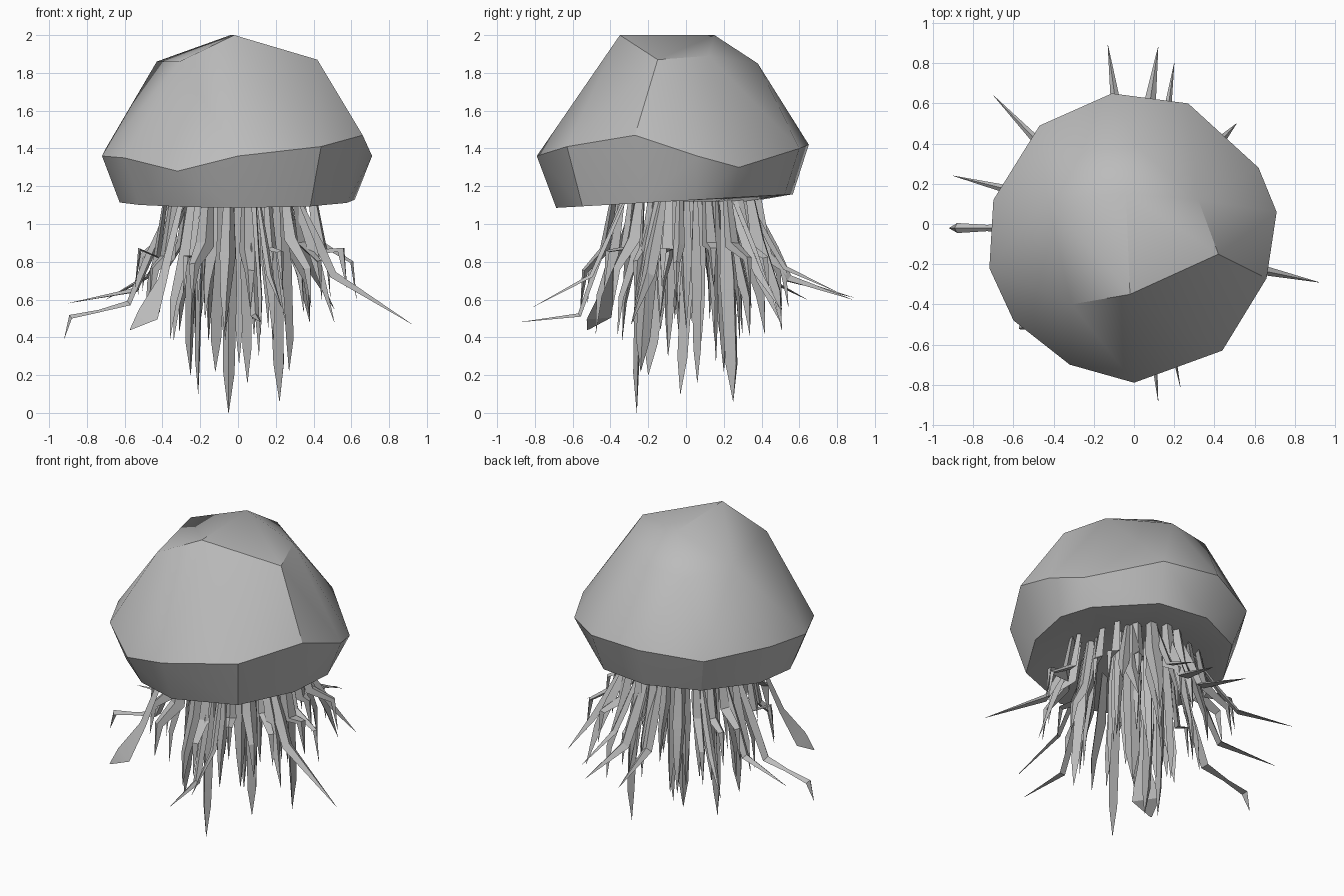
import bpy, bmesh, math, random
from mathutils import Vector

if "Cube" in bpy.data.objects:
    bpy.data.objects.remove(bpy.data.objects["Cube"])

random.seed(11)
grey = bpy.data.materials.new("soft grey")
grey.diffuse_color = (0.5, 0.5, 0.5, 1)
grey.use_nodes = True
grey.node_tree.nodes["Principled BSDF"].inputs["Base Color"].default_value = grey.diffuse_color


def finish(bm, name, angle):
    bmesh.ops.recalc_face_normals(bm, faces=bm.faces[:])
    mesh = bpy.data.meshes.new(name)
    bm.to_mesh(mesh)
    bm.free()
    mesh.materials.append(grey)
    ob = bpy.data.objects.new(name, mesh)
    bpy.context.collection.objects.link(ob)
    bpy.ops.object.select_all(action='DESELECT')
    ob.select_set(True)
    bpy.context.view_layer.objects.active = ob
    bpy.ops.object.shade_smooth_by_angle(angle=math.radians(angle))
    return ob


# Bell: faceted dome around its widest ring, crown and lower rim
widest = [(0, -.79, 1.36), (.44, -.63, 1.41), (.66, -.27, 1.47), (.71, .06, 1.36),
          (.62, .28, 1.30), (.27, .60, 1.40), (-.11, .65, 1.42), (-.47, .49, 1.38),
          (-.70, .12, 1.40), (-.72, -.22, 1.36), (-.60, -.48, 1.35), (-.32, -.70, 1.28)]
crown = [(-.02, -.35, 2.0), (-.04, .15, 2.0), (-.43, .12, 1.86), (-.31, -.40, 1.86),
         (.42, -.15, 1.87), (.32, .12, 1.89), (.02, .38, 1.85), (-.25, .36, 1.82)]
rim = [(x * .87, y * .87, 1.125 + .05 * y) for x, y, z in widest]
bm = bmesh.new()
for p in widest + crown + rim:
    bm.verts.new(p)
bmesh.ops.convex_hull(bm, input=bm.verts[:])
bm.normal_update()

# Shallow hollow on the underside of the bell
under = [f for f in bm.faces if f.normal.z < -.85]
bmesh.ops.delete(bm, geom=under, context='FACES')
loose = [v for v in bm.verts if not v.link_faces]
bmesh.ops.delete(bm, geom=loose, context='VERTS')
edges = [e for e in bm.edges if e.is_boundary]
for scale, height in ((.62, 1.12), (.3, 1.2)):
    ext = bmesh.ops.extrude_edge_only(bm, edges=edges)["geom"]
    for v in (g for g in ext if isinstance(g, bmesh.types.BMVert)):
        v.co = (v.co.x * scale, v.co.y * scale, height)
    edges = [e for e in bm.edges if e.is_boundary]
bmesh.ops.holes_fill(bm, edges=edges, sides=0)
finish(bm, "bell", 30)


# Tentacle: flat three-sided blade along a path, pointed at its tip
def blade(bm, path, widths, turn=0.0):
    pts = [Vector(p) for p in path]
    out = Vector((pts[0].x, pts[0].y, 0))
    out = out.normalized() if out.length > .01 else Vector((0, -1, 0))
    side = Vector((-out.y, out.x, 0))
    a = side * math.cos(turn) + out * math.sin(turn)
    rings = []
    for i, (p, w) in enumerate(zip(pts, widths)):
        d = (pts[min(i + 1, len(pts) - 1)] - pts[max(i - 1, 0)]).normalized()
        s = (a - d * a.dot(d)).normalized()
        n = d.cross(s)
        rings.append([bm.verts.new(p + s * w / 2), bm.verts.new(p - s * w / 2),
                      bm.verts.new(p + n * w * .45)])
    tip = bm.verts.new(pts[-1])
    for r, q in zip(rings, rings[1:]):
        for k in range(3):
            bm.faces.new((r[k], r[(k + 1) % 3], q[(k + 1) % 3], q[k]))
    for k in range(3):
        bm.faces.new((rings[-1][k], rings[-1][(k + 1) % 3], tip))
    bm.faces.new(rings[0])


# Long outer tentacles that bend outward: knee, tip, width
bm = bmesh.new()
trailing = [((.50, -.20, .72), (.92, -.29, .47), .08),
            ((-.57, -.02, .57), (-.88, -.02, .50), .07),
            ((-.54, .15, .64), (-.90, .24, .58), .06),
            ((-.08, .52, .70), (-.13, .89, .61), .07),
            ((.07, .54, .70), (.12, .88, .60), .08),
            ((.16, .52, .76), (.20, .80, .64), .05),
            ((-.47, .40, .72), (-.70, .64, .60), .05),
            ((.40, .38, .74), (.51, .50, .55), .07),
            ((.09, -.56, .51), (.12, -.88, .48), .05),
            ((.17, -.50, .72), (.23, -.81, .56), .04),
            ((.42, -.22, .76), (.51, -.28, .48), .08),
            ((.35, .40, .70), (.38, .50, .48), .09)]
for knee, tip, w in trailing:
    k, t = Vector(knee), Vector(tip)
    flat = Vector((k.x, k.y, 0)).normalized()
    root = flat * .33 + Vector((0, 0, 1.14))
    upper = flat * (k.xy.length * .5 + .19) + Vector((0, 0, k.z * .5 + .51))
    blade(bm, [root, upper, k, t], [w * .5, w, w * .9, .002])
# hooked end of the left tentacle
blade(bm, [(-.72, -.02, .535), (-.88, -.02, .50), (-.92, -.02, .39)], [.03, .05, .002])
# broad flared blade at the front left
blade(bm, [(-.30, -.27, 1.12), (-.40, -.40, .70), (-.48, -.46, .50), (-.57, -.52, .44)],
      [.04, .07, .17, .01])
finish(bm, "outer_tentacles", 25)

# Long hanging tentacles: root, tip, width
bm = bmesh.new()
hanging = [((-.04, -.22), (-.05, -.26, 0), .08), ((.19, .20), (.22, .25, .06), .11),
           ((-.22, -.12), (-.25, -.20, .20), .10), ((-.18, .03), (-.21, -.03, .10), .07),
           ((.04, .05), (.05, .06, .16), .08), ((-.10, .16), (-.12, .20, .22), .08),
           ((.22, -.17), (.27, -.24, .22), .10)]
for (x, y), t, w in hanging:
    t = Vector(t)
    r = Vector((x, y, 1.16))
    blade(bm, [r, r.lerp(t, .4), r.lerp(t, .82), t], [w * .4, w, w * .75, .002],
          random.uniform(-.8, .8))

# Dense inner cluster, flaring more towards the outside
for radius, count in ((.12, 7), (.25, 14), (.36, 22)):
    for i in range(count):
        ang = math.tau * (i + random.uniform(-.3, .3)) / count
        r = radius * random.uniform(.88, 1.12)
        d = Vector((math.cos(ang), math.sin(ang), 0))
        low = random.uniform(.25, .5) + (radius - .12) * .7
        flare = 1.2 + radius * random.uniform(.1, .9)
        up = Vector((0, 0, 1))
        w = random.uniform(.06, .10)
        blade(bm, [d * r + up * 1.15, d * r * 1.12 + up * (.87 + random.uniform(-.05, .05)),
                   d * r * flare + up * (low + .2), d * r * (flare + .08) + up * low],
              [w * .6, w, w * .6, .002], random.uniform(-.9, .9))
finish(bm, "inner_tentacles", 25)
